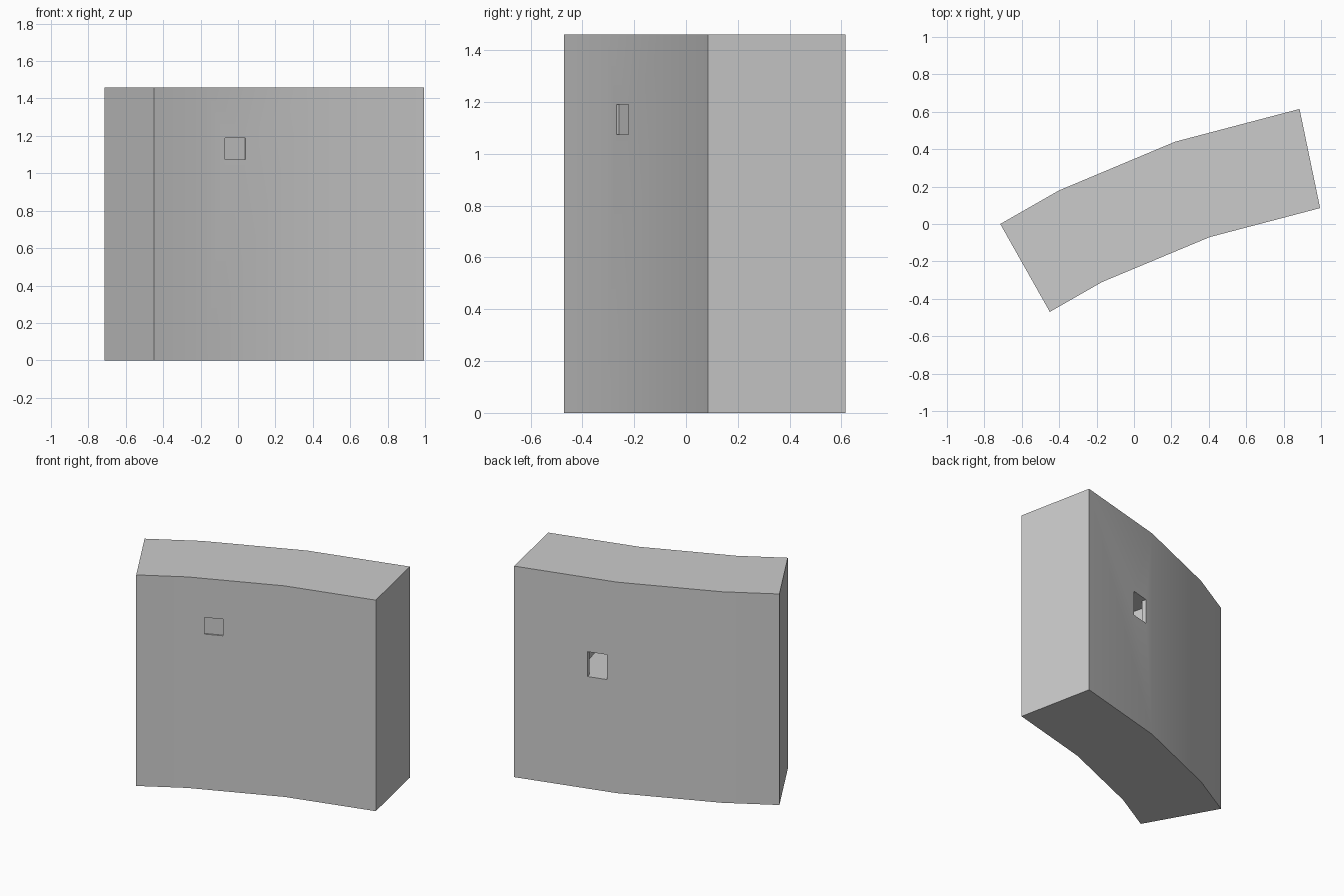
import bpy, bmesh
from mathutils import Vector

if "Cube" in bpy.data.objects:
    bpy.data.objects.remove(bpy.data.objects["Cube"])

HEIGHT = 1.46


def prism(name, outline, z0, z1):
    """Extrude a plan outline from z0 to z1."""
    bm = bmesh.new()
    face = bm.faces.new([bm.verts.new((x, y, z0)) for x, y in outline])
    ext = bmesh.ops.extrude_face_region(bm, geom=[face])
    verts = [g for g in ext["geom"] if isinstance(g, bmesh.types.BMVert)]
    bmesh.ops.translate(bm, verts=verts, vec=(0, 0, z1 - z0))
    bmesh.ops.recalc_face_normals(bm, faces=bm.faces)
    mesh = bpy.data.meshes.new(name)
    bm.to_mesh(mesh)
    bm.free()
    obj = bpy.data.objects.new(name, mesh)
    bpy.context.collection.objects.link(obj)
    return obj


def block(name, a, b, inward, start, depth, z0, z1):
    """Cutter over plan edge a-b, running from start to depth along inward."""
    a, b, n = Vector(a), Vector(b), Vector(inward).normalized()
    return prism(name, [a + n * start, b + n * start, b + n * depth, a + n * depth], z0, z1)


# Curved wall segment
back = [(-0.715, 0.0), (-0.40, 0.18), (0.22, 0.44), (0.885, 0.615)]
front = [(0.995, 0.085), (0.405, -0.07), (-0.17, -0.31), (-0.45, -0.47)]
wall = prism("curved_wall", back + front, 0, HEIGHT)

# Shallow front recess, then back opening with the wider pocket behind it
into_back = (0.255, -0.967)
cutters = [
    block("front_recess", (-0.07, -0.268), (0.04, -0.222), (-0.385, 0.923),
          -0.05, 0.01, 1.075, 1.19),
    block("back_opening", (0.285, 0.457), (0.41, 0.490), into_back,
          -0.05, 0.06, 0.775, 0.947),
    block("back_pocket", (0.21, 0.437), (0.487, 0.510), into_back,
          0.03, 0.42, 0.775, 0.947),
]
for cutter in cutters:
    cutter.hide_render = True
    cutter.hide_set(True)
    mod = wall.modifiers.new(cutter.name, "BOOLEAN")
    mod.operation = "DIFFERENCE"
    mod.solver = "EXACT"
    mod.object = cutter

# Apply the cuts, then soften the gentle bends only
bpy.context.view_layer.objects.active = wall
wall.select_set(True)
for mod in list(wall.modifiers):
    bpy.ops.object.modifier_apply(modifier=mod.name)
for cutter in cutters:
    bpy.data.objects.remove(cutter)
bpy.ops.object.shade_smooth_by_angle()
